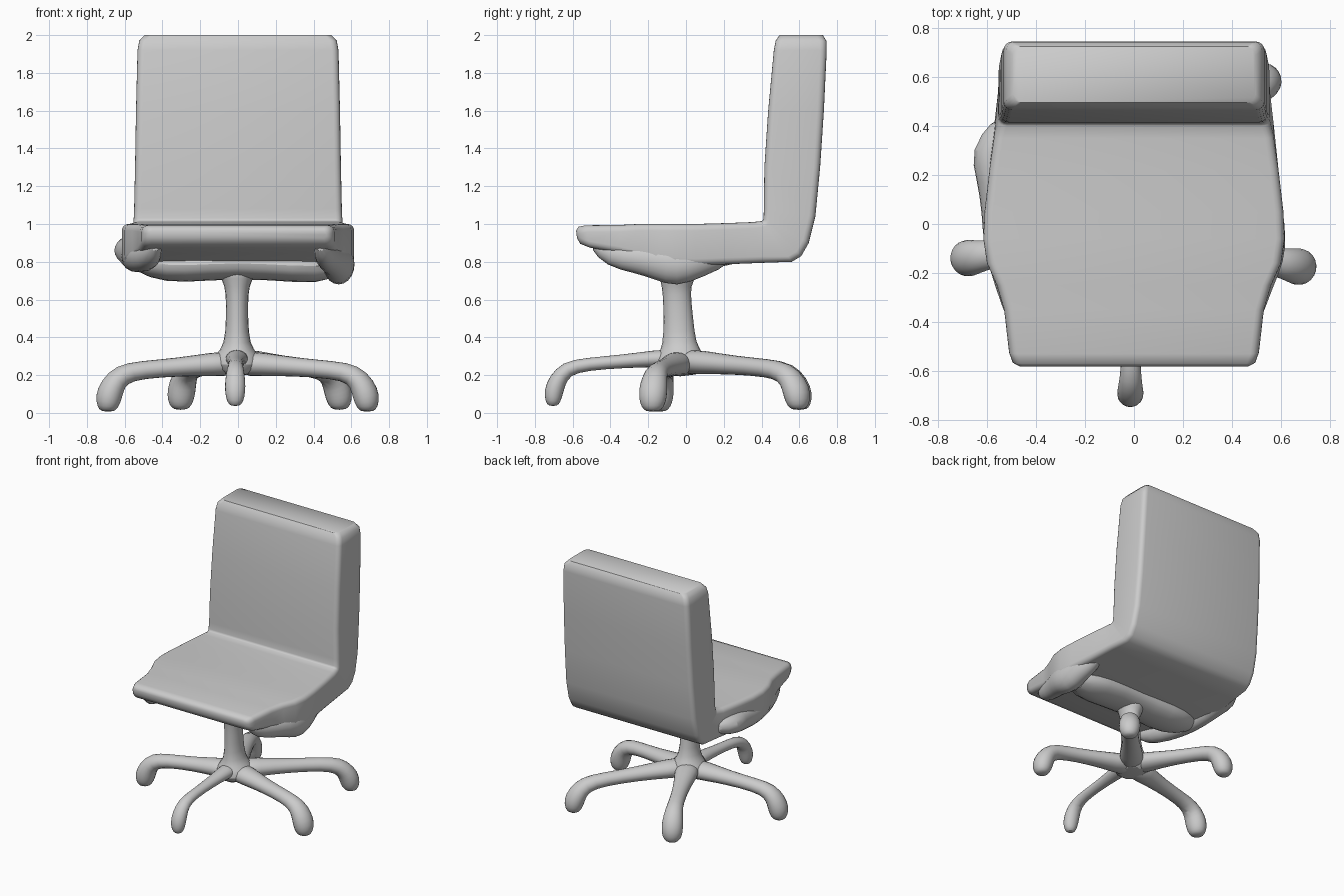
import bpy, bmesh, math
from mathutils import Vector

cube = bpy.data.objects.get("Cube")
if cube:
    bpy.data.objects.remove(cube, do_unlink=True)


def loft(name, rings, subsurf=0):
    """Skin equal-length rings of points and close both ends."""
    bm = bmesh.new()
    loops = [[bm.verts.new(p) for p in ring] for ring in rings]
    n = len(loops[0])
    for a, b in zip(loops, loops[1:]):
        for i in range(n):
            j = (i + 1) % n
            bm.faces.new((a[i], a[j], b[j], b[i]))
    bm.faces.new(loops[0])
    bm.faces.new(loops[-1])
    bmesh.ops.recalc_face_normals(bm, faces=bm.faces)
    mesh = bpy.data.meshes.new(name)
    bm.to_mesh(mesh)
    bm.free()
    obj = bpy.data.objects.new(name, mesh)
    bpy.context.collection.objects.link(obj)
    if subsurf:
        mod = obj.modifiers.new("Smooth", "SUBSURF")
        mod.levels = mod.render_levels = subsurf
    bpy.ops.object.select_all(action="DESELECT")
    obj.select_set(True)
    bpy.context.view_layer.objects.active = obj
    bpy.ops.object.shade_smooth_by_angle(angle=math.radians(50))
    return obj


def tube(name, path, side, sides=10):
    """Sweep an ellipse along (point, side radius, other radius) stations."""
    pts = [Vector(p) for p, _, _ in path]
    side = Vector(side).normalized()
    rings = []
    for i, (_, rs, ru) in enumerate(path):
        tangent = pts[min(i + 1, len(pts) - 1)] - pts[max(i - 1, 0)]
        up = side.cross(tangent).normalized()
        angles = [math.tau * k / sides for k in range(sides)]
        rings.append([pts[i] + side * rs * math.cos(a) + up * ru * math.sin(a)
                      for a in angles])
    return loft(name, rings, 1)


def cushion_ring(inner, outer, half, radius):
    """Rounded rectangle spanning the cushion thickness and width."""
    a, b = Vector((0, *inner)), Vector((0, *outer))
    mid, axis = (a + b) / 2, (a - b).normalized()
    depth = (a - b).length / 2
    r = min(radius, depth * 0.9)
    ring = []
    for q, (sx, sd) in enumerate(((1, 1), (-1, 1), (-1, -1), (1, -1))):
        for k in range(5):
            t = math.pi / 2 * (q + k / 4)
            ring.append(mid + Vector((sx * (half - r) + r * math.cos(t), 0, 0))
                        + axis * (sd * (depth - r) + r * math.sin(t)))
    return ring


# Seat and backrest: one continuous bent cushion
# Each station: top/front point (y, z), bottom/back point (y, z), half width
stations = [
    ((-.582, .965), (-.577, .925), .47),
    ((-.57, .985), (-.56, .895), .495),
    ((-.53, .993), (-.51, .875), .51),
    ((-.35, .995), (-.35, .845), .53),
    ((-.25, 1.0), (-.25, .82), .56),
    ((-.16, 1.0), (-.16, .80), .60),
    ((-.06, 1.0), (-.06, .785), .615),
    ((.05, 1.0), (.05, .78), .61),
    ((.22, 1.005), (.22, .787), .59),
    ((.35, 1.01), (.42, .795), .57),
    ((.40, 1.015), (.56, .80), .555),
    ((.408, 1.02), (.61, .83), .553),
    ((.411, 1.03), (.65, .90), .553),
    ((.412, 1.08), (.685, 1.04), .55),
    ((.415, 1.3), (.71, 1.3), .545),
    ((.435, 1.6), (.73, 1.6), .54),
    ((.465, 1.92), (.745, 1.92), .532),
    ((.475, 1.97), (.743, 1.97), .523),
    ((.495, 2.0), (.725, 2.0), .495),
]
loft("seat_and_backrest",
     [cushion_ring(a, b, w, .035) for a, b, w in stations])

# Lumpy supports along both sides under the seat
tube("left_side_support", [
    ((.43, -.50, .90), .03, .03),
    ((.46, -.40, .84), .06, .075),
    ((.49, -.26, .82), .08, .085),
    ((.53, -.15, .81), .09, .11),
    ((.535, -.05, .775), .09, .12),
    ((.53, .06, .81), .085, .1),
    ((.50, .25, .86), .06, .07),
], (1, 0, 0))
tube("right_side_support", [
    ((-.43, -.50, .90), .03, .03),
    ((-.46, -.40, .84), .06, .07),
    ((-.49, -.26, .82), .08, .08),
    ((-.54, -.1, .83), .08, .09),
    ((-.55, .05, .83), .075, .09),
    ((-.57, .18, .85), .075, .08),
    ((-.58, .3, .87), .1, .075),
    ((-.53, .44, .88), .04, .05),
], (1, 0, 0))

# Mechanism across the underside
tube("seat_mechanism", [
    ((-.60, -.04, .85), .06, .06),
    ((-.45, -.04, .79), .14, .09),
    ((-.3, -.04, .775), .17, .095),
    ((0, -.04, .80), .15, .09),
    ((.3, -.04, .775), .17, .09),
    ((.53, -.04, .78), .11, .1),
], (0, 1, 0))

# Column, flaring into the seat and the hub
column_profile = [  # y, height, side radius, depth radius
    (-.03, .19, .09, .11), (-.03, .26, .15, .15), (-.03, .31, .12, .13),
    (-.035, .36, .07, .092), (-.04, .5, .062, .083), (-.05, .64, .062, .077),
    (-.05, .70, .08, .09), (-.04, .80, .14, .14)]
tube("column", [((-.005, y, z), rx, ry) for y, z, rx, ry in column_profile],
     (1, 0, 0))

# Five legs, each turning down and out into a rounded foot
hub = Vector((-.005, -.03, 0))
leg_profile = [  # fraction of length, height, half width, half thickness
    (0, .26, .1, .075), (.2, .258, .085, .066), (.45, .243, .06, .052),
    (.75, .228, .055, .05), (.91, .205, .065, .06), (.98, .14, .08, .072),
    (1.01, .08, .08, .075), (1.015, .03, .065, .06), (1.015, .005, .035, .035),
]
# Each foot: x, y, thickness of the leg, extra height
feet = {
    "front": (0 - .015, -.695, .72, .03),
    "left": (.675, -.175, 1, 0),
    "right": (-.68, -.14, 1, 0),
    "back_left": (.53, .585, 1, .01),
    "back_right": (-.3, .595, 1, .01),
}
for place, (x, y, girth, lift) in feet.items():
    reach = Vector((x, y, 0)) - hub
    tube(place + "_leg",
         [(hub + reach * t + Vector((0, 0, z + lift)), w * girth, h * girth)
          for t, z, w, h in leg_profile],
         (-reach.y, reach.x, 0))
